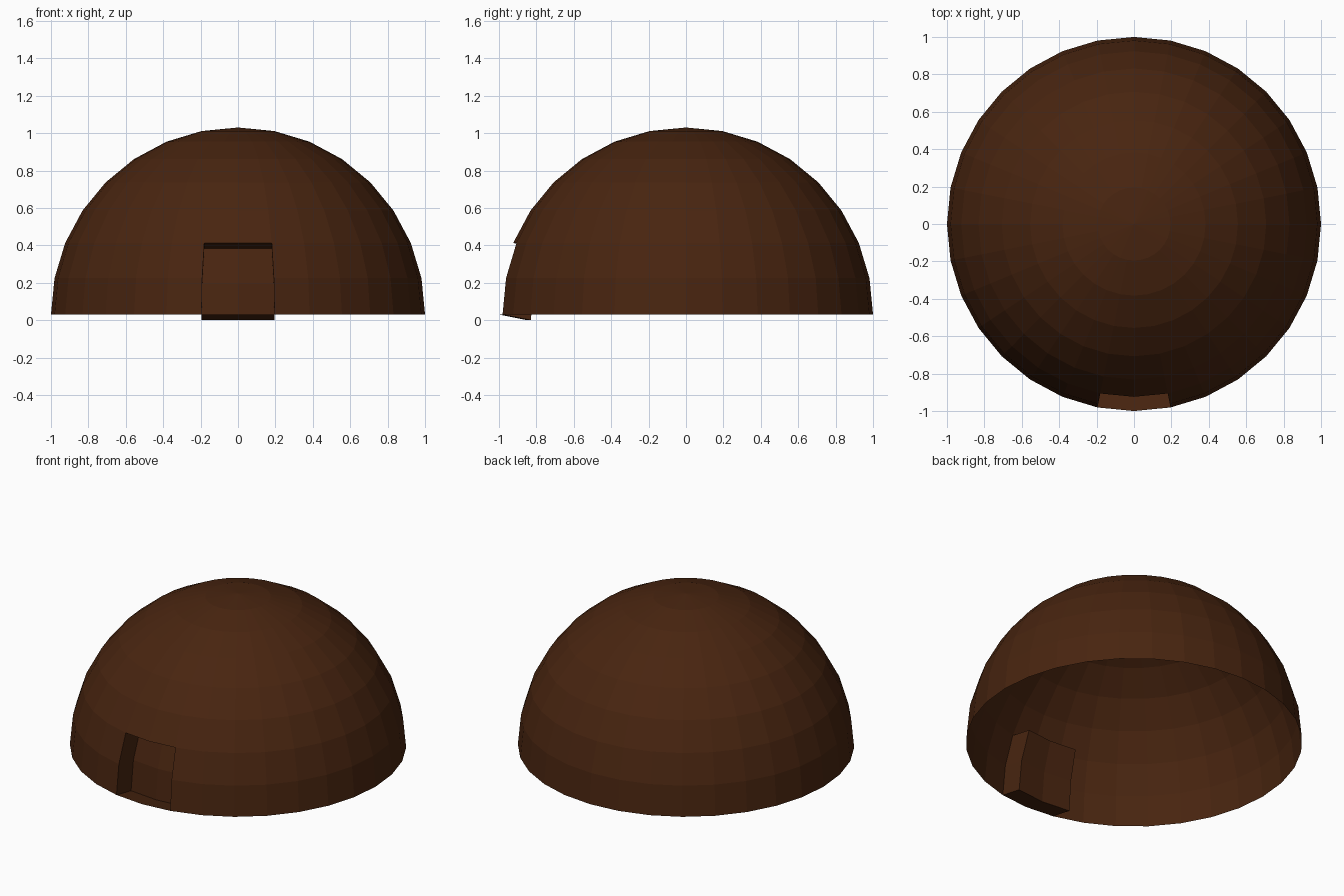
import bpy, bmesh, math
from mathutils import Vector

if "Cube" in bpy.data.objects:
    bpy.data.objects.remove(bpy.data.objects["Cube"])

BASE_Z = 0.03
TILT = math.radians(11.25)
DEPTH = 0.154

# Open hemispherical shell
bm = bmesh.new()
bmesh.ops.create_uvsphere(bm, u_segments=32, v_segments=16, radius=1.0)
low = [v for v in bm.verts if v.co.z < -0.01]
bmesh.ops.delete(bm, geom=low, context='VERTS')

# Doorway: two columns by two rows of front faces pushed inward along their mean normal
door = []
for f in bm.faces:
    c = f.calc_center_median()
    if c.y < 0 and abs(c.x) < 0.15 and c.z < 0.38:
        door.append(f)
push = Vector((0, math.cos(TILT), -math.sin(TILT))) * DEPTH
inner = {v: bm.verts.new(v.co + push) for v in {v for f in door for v in f.verts}}
panels = [[inner[v] for v in f.verts] for f in door]
walls = []
for f in door:
    for loop in f.loops:
        if sum(g in door for g in loop.edge.link_faces) == 1:
            a, b = loop.vert, loop.link_loop_next.vert
            walls.append([a, b, inner[b], inner[a]])
bmesh.ops.delete(bm, geom=door, context='FACES_ONLY')
for quad in panels + walls:
    bm.faces.new(quad)

# Remove leftover edges behind the doorway opening
loose = [e for e in bm.edges if not e.link_faces]
bmesh.ops.delete(bm, geom=loose, context='EDGES')
bmesh.ops.delete(bm, geom=[v for v in bm.verts if not v.link_faces], context='VERTS')
bmesh.ops.translate(bm, verts=bm.verts, vec=(0, 0, BASE_Z))

mesh = bpy.data.meshes.new("dome_hut")
bm.to_mesh(mesh)
bm.free()
hut = bpy.data.objects.new("dome_hut", mesh)
bpy.context.collection.objects.link(hut)

# Dark brown earth
mat = bpy.data.materials.new("dark_brown")
mat.diffuse_color = (0.065, 0.018, 0.005, 1)
mat.use_nodes = True
mat.node_tree.nodes["Principled BSDF"].inputs["Base Color"].default_value = mat.diffuse_color
mesh.materials.append(mat)
